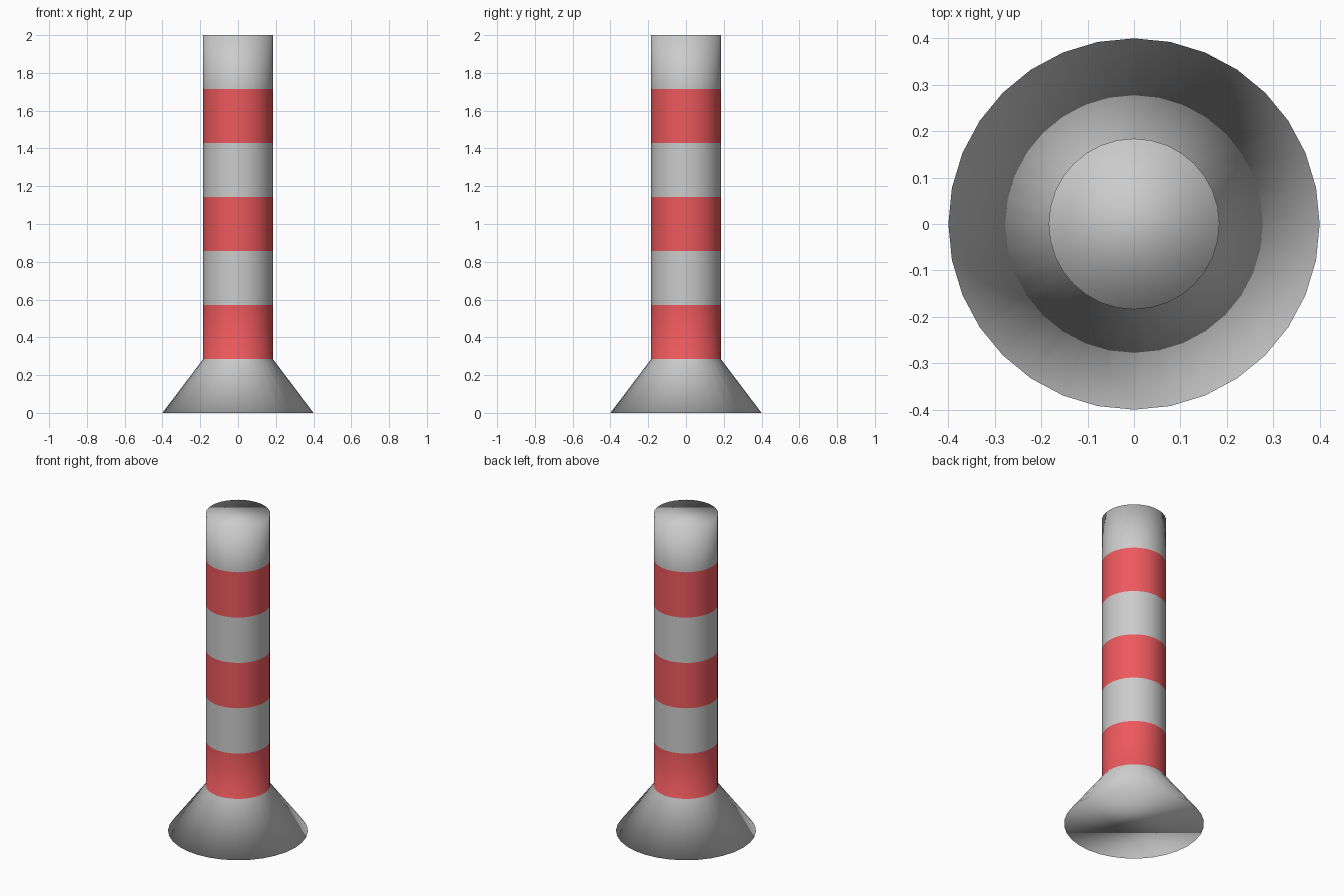
import bpy, bmesh
from math import cos, sin, tau

if "Cube" in bpy.data.objects:
    bpy.data.objects.remove(bpy.data.objects["Cube"])

SIDES = 32
BANDS = 7
HEIGHT = 2.0
BASE_R, POST_R = 0.40, 0.184

grey = bpy.data.materials.new("grey_paint")
grey.diffuse_color = (0.8, 0.8, 0.8, 1)
grey.use_nodes = True
grey.node_tree.nodes["Principled BSDF"].inputs["Base Color"].default_value = grey.diffuse_color
red = bpy.data.materials.new("red_paint")
red.diffuse_color = (0.85, 0.1, 0.11, 1)
red.use_nodes = True
red.node_tree.nodes["Principled BSDF"].inputs["Base Color"].default_value = red.diffuse_color

mesh = bpy.data.meshes.new("striped_post")
mesh.materials.append(grey)
mesh.materials.append(red)
post = bpy.data.objects.new("striped_post", mesh)
bpy.context.collection.objects.link(post)

bm = bmesh.new()

# rings: wide foot, then equally spaced rings up the post
rings = []
for i in range(BANDS + 1):
    r = BASE_R if i == 0 else POST_R
    z = HEIGHT * i / BANDS
    rings.append([bm.verts.new((r * cos(tau * k / SIDES), r * sin(tau * k / SIDES), z))
                  for k in range(SIDES)])

# flared foot (band 0) and alternating red / grey stripes
for i in range(BANDS):
    lo, hi = rings[i], rings[i + 1]
    for k in range(SIDES):
        n = (k + 1) % SIDES
        face = bm.faces.new((lo[k], lo[n], hi[n], hi[k]))
        face.material_index = i % 2

# end caps
bm.faces.new(rings[0][::-1])
bm.faces.new(rings[-1])

# smooth everywhere, caps included
for face in bm.faces:
    face.smooth = True
bm.to_mesh(mesh)
bm.free()
